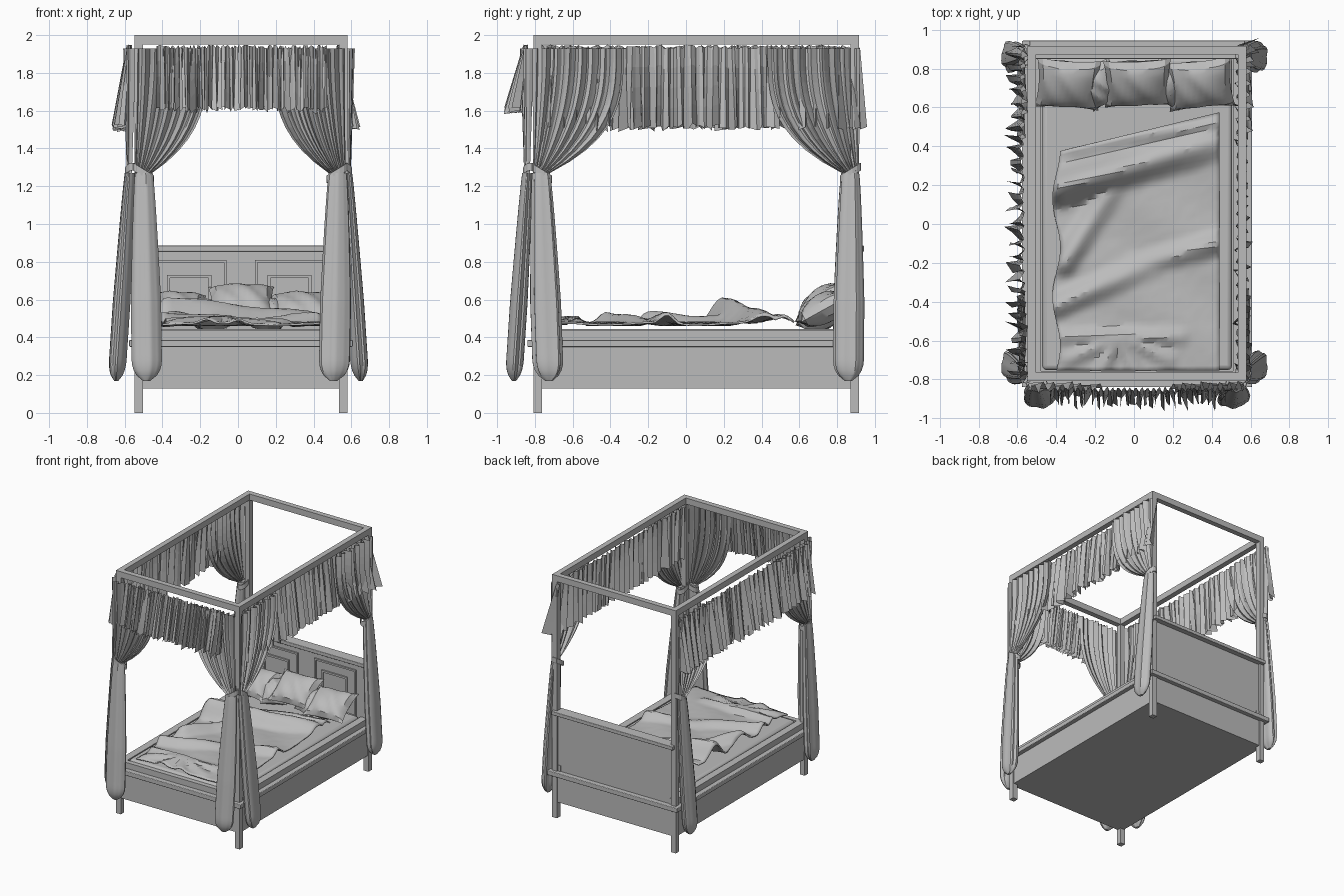
import bpy, bmesh, math, random
from mathutils import Matrix, Vector

random.seed(4)
cube = bpy.data.objects.get("Cube")
if cube:
    bpy.data.objects.remove(cube)

grey = bpy.data.materials.new("plain grey")
grey.use_nodes = True
grey.diffuse_color = (0.5, 0.5, 0.5, 1)
grey.node_tree.nodes["Principled BSDF"].inputs["Base Color"].default_value = (0.5, 0.5, 0.5, 1)


def finish(name, bm):
    mesh = bpy.data.meshes.new(name)
    bmesh.ops.recalc_face_normals(bm, faces=bm.faces)
    bm.to_mesh(mesh)
    bm.free()
    mesh.materials.append(grey)
    ob = bpy.data.objects.new(name, mesh)
    bpy.context.collection.objects.link(ob)
    return ob


def box(name, x, y, z, bevel=0):
    bm = bmesh.new()
    bmesh.ops.create_cube(bm, size=1)
    for v in bm.verts:
        for i, (a, b) in enumerate((x, y, z)):
            v.co[i] = a + (b - a) * (v.co[i] + 0.5)
    ob = finish(name, bm)
    if bevel:
        mod = ob.modifiers.new("soft edge", "BEVEL")
        mod.width, mod.segments = bevel, 3
    return ob


def sheet(name, func, nu, nv, closed=False, caps=False):
    """Grid of faces from func(u, v), both running 0 to 1."""
    bm = bmesh.new()
    cols = nu if closed else nu + 1
    rows = [[bm.verts.new(func(i / nu, j / nv)) for i in range(cols)] for j in range(nv + 1)]
    for a, b in zip(rows, rows[1:]):
        for i in range(nu):
            k = (i + 1) % cols
            bm.faces.new((a[i], a[k], b[k], b[i]))
    if caps:
        bm.faces.new(rows[0])
        bm.faces.new(rows[-1])
    return finish(name, bm)


def smooth(ob, angle=40):
    bpy.ops.object.select_all(action="DESELECT")
    ob.select_set(True)
    bpy.context.view_layer.objects.active = ob
    bpy.ops.object.shade_smooth_by_angle(angle=math.radians(angle))


# Frame: posts and canopy rails
L, R, F, B, W = -0.548, 0.58, -0.807, 0.915, 0.044
for side, x in (("right", L), ("left", R - W)):
    for end, y in (("front", F), ("back", B - W)):
        box(f"{end}_{side}_post", (x, x + W), (y, y + W), (0, 1.95))
    box(f"{side}_canopy_rail", (x, x + W), (F, B), (1.95, 2))
for end, y in (("front", F), ("back", B - W)):
    box(f"{end}_canopy_rail", (L + W, R - W), (y, y + W), (1.95, 2))

# Bed base, ledge moulding and rim
box("bed_base", (L + 0.008, R - 0.008), (F + 0.008, B - 0.008), (0.13, 0.35))
box("base_ledge", (L - 0.028, R + 0.028), (F - 0.033, B + 0.028), (0.35, 0.387), 0.005)
for name, x, y in (("right_rim", (L + 0.01, L + 0.07), (F + 0.01, B - 0.01)),
                   ("left_rim", (R - 0.07, R - 0.01), (F + 0.01, B - 0.01)),
                   ("foot_rim", (L + 0.07, R - 0.07), (F + 0.01, F + 0.05))):
    box(name, x, y, (0.387, 0.435))
smooth(box("mattress", (L + 0.075, R - 0.075), (F + 0.055, 0.86), (0.387, 0.445), 0.025))

# Headboard with stepped panel mouldings
box("headboard", (L + W, R - W), (0.872, 0.9), (0.387, 0.855))
box("headboard_cap", (L + 0.01, R - 0.01), (0.85, 0.943), (0.855, 0.885), 0.004)


def moulding(name, x0, x1, z0, z1, w):
    for part, x, z in (("top", (x0, x1), (z1 - w, z1)), ("bottom", (x0, x1), (z0, z0 + w)),
                       ("inner", (x0, x0 + w), (z0, z1)), ("outer", (x1 - w, x1), (z0, z1))):
        box(f"{name}_{part}", x, (0.86, 0.873), z)


for side, x in (("right", -0.44), ("left", 0.09)):
    moulding(f"{side}_panel_moulding", x, x + 0.38, 0.42, 0.81, 0.014)
    moulding(f"{side}_inner_moulding", x + 0.065, x + 0.3, 0.46, 0.73, 0.016)


# Hanging cloth: along is a distance on the wall, out is away from the bed
def place(wall, along, out, z):
    if wall == "front":
        return (along, -0.83 - out, z)
    return (-0.565 - out, along, z) if wall == "right" else (0.57 + out, along, z)


def valance(wall, a0, a1, low, flare, shift, folds, end_flare):
    n = folds * 4
    push = [random.uniform(0.3, 1.2) for _ in range(n + 1)]
    slip = [random.uniform(-0.3, 0.3) * (a1 - a0) / folds for _ in range(n + 1)]
    drop = [random.uniform(-0.012, 0.012) for _ in range(n + 1)]
    rise = [random.uniform(-0.012, 0.012) for _ in range(n + 1)]

    def point(u, v):
        i = round(u * n)
        wave = math.sin(i * math.pi / 2 + 0.5) * push[i]
        z = 1.938 + rise[i] + (low + drop[i] - 1.938) * v
        last = max(0, u - 0.9) * 10 * v * end_flare
        out = shift + flare * v + wave * (0.014 + 0.038 * v) + last
        return place(wall, a0 + (a1 - a0) * u + slip[i] * (0.3 + v) + last * 0.4, out, z)
    sheet(f"{wall}_valance", point, n, 4)


valance("front", -0.43, 0.47, 1.605, 0.06, 0.02, 30, 0)
valance("right", -0.78, 0.92, 1.51, 0.04, 0.01, 28, 0.02)
valance("left", -0.78, 0.92, 1.51, 0.025, -0.035, 28, 0.08)


def curtain(name, wall, tie, inward, width, hang):
    """Gathered cloth sweeping to a tie, then hanging as a bundle."""
    amp = [random.uniform(0.3, 1.2) for _ in range(33)]
    gap = [random.uniform(-0.012, 0.012) for _ in range(33)]

    def sweep(u, v):
        i = round(u * 32)
        spread = 0.09 + (width - 0.09) * (1 - (1 - v) ** (1.5 + 1.8 * u))
        along = tie + inward * (-0.045 + spread * (u + gap[i]))
        fold = math.sin(i * math.pi / 2 + 0.4) * amp[i] * (0.014 + 0.02 * v)
        return place(wall, along, 0.012 + fold, 1.27 + 0.66 * v)
    sheet(f"{name}_sweep", sweep, 32, 11)

    phase = random.uniform(0, 6)

    def bundle(u, v):
        a = 2 * math.pi * u
        grow = min(1, v * 1.6) ** 0.7
        close = math.sqrt(max(0.06, 1 - (max(0, v - 0.9) / 0.1) ** 2))
        half, depth = (0.045 + 0.033 * grow) * close, (0.026 + 0.018 * grow) * close
        lobe = 1 + 0.08 * math.sin(5 * a + phase) + 0.05 * math.sin(8 * a + 2 * phase)
        along = tie + hang * v + half * lobe * math.cos(a)
        return place(wall, along, 0.008 + 0.072 * v + depth * lobe * math.sin(a), 1.27 - 1.1 * v)
    smooth(sheet(f"{name}_drape", bundle, 28, 40, True, True), 35)

    # Tie band slopes up towards the post
    def band(u, v):
        a = 2 * math.pi * u
        along = 0.056 * math.cos(a)
        z = 1.25 + 0.04 * v - inward * along * 0.6
        return place(wall, tie + along, -0.008 + 0.042 * math.sin(a), z)
    tie_band = sheet(f"{name}_tie", band, 14, 1, True)
    tie_band.modifiers.new("thickness", "SOLIDIFY").thickness = 0.005


curtain("front_right_curtain", "front", -0.5, 1, 0.38, 0.015)
curtain("front_left_curtain", "front", 0.525, -1, 0.38, -0.02)
for side in ("right", "left"):
    curtain(f"{side}_foot_curtain", side, -0.765, 1, 0.48, 0.04)
    curtain(f"{side}_head_curtain", side, 0.87, -1, 0.48, -0.01)


# Rumpled blanket: the highest of several soft ridges along sloping lines
def ridge(x, y, a, b, height, width):
    p, d = Vector((x, y)) - Vector(a), Vector(b) - Vector(a)
    t = max(0, min(1, p.dot(d) / d.length_squared))
    near = max(0, 1 - (p - d * t).length / width)
    return height * (1 - 0.6 * t) * near * near * (3 - 2 * near)


RIDGES = [((-0.4, -0.42), (0.1, -0.2), 0.06, 0.09), ((0.42, -0.1), (0, -0.22), 0.055, 0.08),
          ((-0.36, -0.2), (-0.04, 0.3), 0.06, 0.09), ((-0.38, 0.19), (0.4, 0.42), 0.14, 0.13),
          ((0.42, 0.52), (-0.3, 0.4), 0.05, 0.09)]
RIDGES += [((-0.08, -0.58), (-0.08 + 0.32 * math.cos(a), -0.58 + 0.2 * math.sin(a)), 0.045, 0.06)
           for a in (math.pi * k / 5 for k in range(5, 11))]


def blanket(u, v):
    x = -0.4 + 0.84 * u + 0.02 * math.sin(14 * v) * (1 - u)
    y = -0.755 + (1.13 + 0.2 * u) * v
    z = 0.475 + max(ridge(x, y, *r) for r in RIDGES)
    return (x, y, z + 0.006 * math.sin(9 * x + 13 * y) + random.uniform(0, 0.003))


cover = sheet("blanket", blanket, 36, 52)
cover.modifiers.new("thickness", "SOLIDIFY").thickness = 0.01
smooth(cover, 30)


# Pillows: two bulged skins meeting at pinched edges
def pillow(name, centre, w, h, lean, roll):
    turn = Matrix.Translation(centre) @ Matrix.Rotation(roll, 4, "Z") @ Matrix.Rotation(lean, 4, "X")

    def point(u, v):
        side = 1 if u <= 0.5 else -1
        a = 4 * u - 1 if u <= 0.5 else 3 - 4 * u
        b = 2 * v - 1
        bulge = (max(0, (1 - a * a) * (1 - b * b))) ** 0.45
        crease = 1 + 0.1 * math.sin(7 * a + 4 * b)
        x = a * w / 2 * (1 - 0.09 * (1 - b * b))
        y = b * h / 2 * (1 - 0.09 * (1 - a * a))
        return turn @ Vector((x, y, side * bulge * crease * 0.075))
    smooth(sheet(name, point, 24, 12, True), 30)


pillow("right_pillow", (-0.34, 0.72, 0.55), 0.33, 0.29, 0.5, -0.06)
pillow("middle_pillow", (0.02, 0.725, 0.585), 0.35, 0.29, 0.6, 0.04)
pillow("left_pillow", (0.34, 0.72, 0.55), 0.34, 0.29, 0.5, 0.1)
pillow("right_back_pillow", (-0.17, 0.72, 0.52), 0.2, 0.24, 0.5, 0.5)
pillow("left_back_pillow", (0.18, 0.72, 0.52), 0.2, 0.24, 0.5, -0.4)
